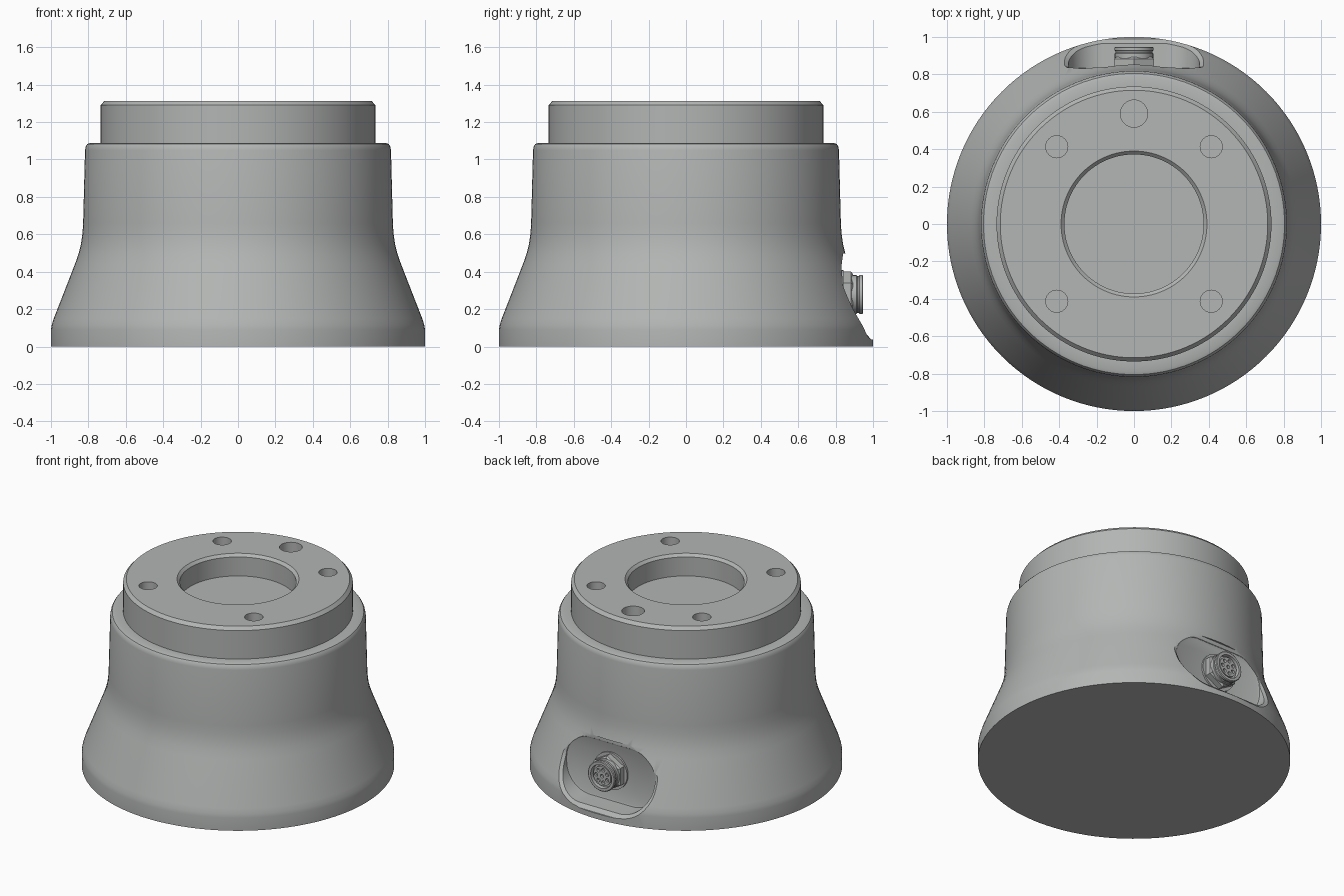
import bpy, bmesh
from math import sin, cos, pi, radians, sqrt
from mathutils import Matrix

if "Cube" in bpy.data.objects:
    bpy.data.objects.remove(bpy.data.objects["Cube"])

TO_BACK = Matrix.Rotation(radians(-90), 4, 'X')   # turns +z into +y
GREY = bpy.data.materials.new("dark_grey")
GREY.diffuse_color = (0.45, 0.465, 0.455, 1)
GREY.use_nodes = True
GREY.node_tree.nodes["Principled BSDF"].inputs["Base Color"].default_value = GREY.diffuse_color


def finish(name, bm, matrix=None):
    if matrix is not None:
        bm.transform(matrix)
    bmesh.ops.recalc_face_normals(bm, faces=bm.faces[:])
    mesh = bpy.data.meshes.new(name)
    bm.to_mesh(mesh)
    bm.free()
    mesh.materials.append(GREY)
    obj = bpy.data.objects.new(name, mesh)
    bpy.context.collection.objects.link(obj)
    return obj


def loft(name, rings, matrix=None):
    """Skin a list of equal-length point rings and cap both ends."""
    bm = bmesh.new()
    loops = [[bm.verts.new(p) for p in ring] for ring in rings]
    n = len(loops[0])
    for a, b in zip(loops, loops[1:]):
        for i in range(n):
            j = (i + 1) % n
            bm.faces.new((a[i], a[j], b[j], b[i]))
    bm.faces.new(loops[0])
    bm.faces.new(loops[-1])
    return finish(name, bm, matrix)


def lathe(name, profile, segs, matrix=None, turn=0.0):
    rings = [[(r * cos(2 * pi * i / segs + turn), r * sin(2 * pi * i / segs + turn), z)
              for i in range(segs)] for r, z in profile]
    return loft(name, rings, matrix)


def cut(obj, cutters):
    for c in cutters:
        c.hide_render = True
        mod = obj.modifiers.new("cut", 'BOOLEAN')
        mod.operation = 'DIFFERENCE'
        mod.solver = 'EXACT'
        mod.object = c
        bpy.context.view_layer.objects.active = obj
        bpy.ops.object.modifier_apply(modifier=mod.name)
        bpy.data.objects.remove(c)


def smooth(obj, angle=30):
    bpy.ops.object.select_all(action='DESELECT')
    obj.select_set(True)
    bpy.context.view_layer.objects.active = obj
    bpy.ops.object.shade_smooth_by_angle(angle=radians(angle))


# Flared housing with raised top flange and shallow centre bore
WALL = [(1.0, 0), (1.0, 0.09), (0.996, 0.115), (0.985, 0.15),
        (0.872, 0.44), (0.853, 0.495), (0.84, 0.545), (0.832, 0.6), (0.828, 0.66),
        (0.818, 1.05), (0.814, 1.07), (0.805, 1.083), (0.788, 1.089)]
housing = lathe("housing", WALL + [
    (0.735, 1.089), (0.735, 1.29), (0.715, 1.312),
    (0.39, 1.312), (0.372, 1.294), (0.372, 1.16)], 128)


def wall_y(x, z):
    """Depth of the housing's back surface at a given x and z."""
    for (r0, z0), (r1, z1) in zip(WALL, WALL[1:]):
        if z0 <= z <= z1:
            r = r0 + (r1 - r0) * (z - z0) / (z1 - z0)
            return sqrt(r * r - x * x)


def pocket_ring(inset, y=None, below=0.0, steps=14):
    """Rounded outline at a fixed y, or following the housing surface."""
    hw, hh, r = 0.372 - inset, 0.226 - inset, 0.207 - inset
    pts = []
    for k, (sx, sz) in enumerate([(1, 1), (-1, 1), (-1, -1), (1, -1)]):
        for i in range(steps + 1):
            a = pi / 2 * (k + i / steps)
            x = sx * (hw - r) + r * cos(a)
            z = 0.268 + sz * (hh - r) + r * sin(a)
            pts.append((x, y if y else max(wall_y(x, z) - below, 0.837), z))
    return pts


# Mounting holes, and the connector pocket with its chamfered rim
holes = [(sx * 0.413, sy * 0.413, 0.059) for sx in (-1, 1) for sy in (-1, 1)]
holes.append((0, 0.59, 0.073))
cutters = [lathe("hole_cutter", [(r, 1.19), (r, 1.4)], 32, Matrix.Translation((x, y, 0)))
           for x, y, r in holes]
cutters.append(loft("pocket_cutter", [
    pocket_ring(0.034, y=0.83), pocket_ring(0.024, y=0.834),
    pocket_ring(0.022, below=0.02), pocket_ring(-0.004, below=-0.004),
    pocket_ring(-0.004, y=1.2)]))
cut(housing, cutters)
smooth(housing)

# Washer and hexagonal nut at the foot of the connector
AT = Matrix.Translation((0, 0, 0.278)) @ TO_BACK
washer = lathe("connector_washer", [(0.13, 0.82), (0.13, 0.843)], 48, AT)
smooth(washer)
nut = lathe("connector_nut", [(0.122, 0.83), (0.122, 0.882), (0.11, 0.892)],
            6, AT, turn=pi / 2)

# Round connector barrel with a fine groove and recessed face
barrel = lathe("connector_barrel", [
    (0.103, 0.825), (0.103, 0.912), (0.098, 0.916), (0.098, 0.924), (0.105, 0.928),
    (0.105, 0.943), (0.1, 0.947), (0.082, 0.947), (0.08, 0.92)], 48, AT)
smooth(barrel)

# Socket insert with a ring of contact holes
insert = lathe("connector_insert", [(0.068, 0.91), (0.068, 0.938)], 40, AT)
spots = [(0.045 * cos(2 * pi * i / 7), 0.045 * sin(2 * pi * i / 7)) for i in range(7)]
spots.append((0, 0))
cut(insert, [lathe("contact_cutter", [(0.0125, 0.922), (0.0125, 0.96)], 16,
                   AT @ Matrix.Translation((x, y, 0))) for x, y in spots])
smooth(insert)
